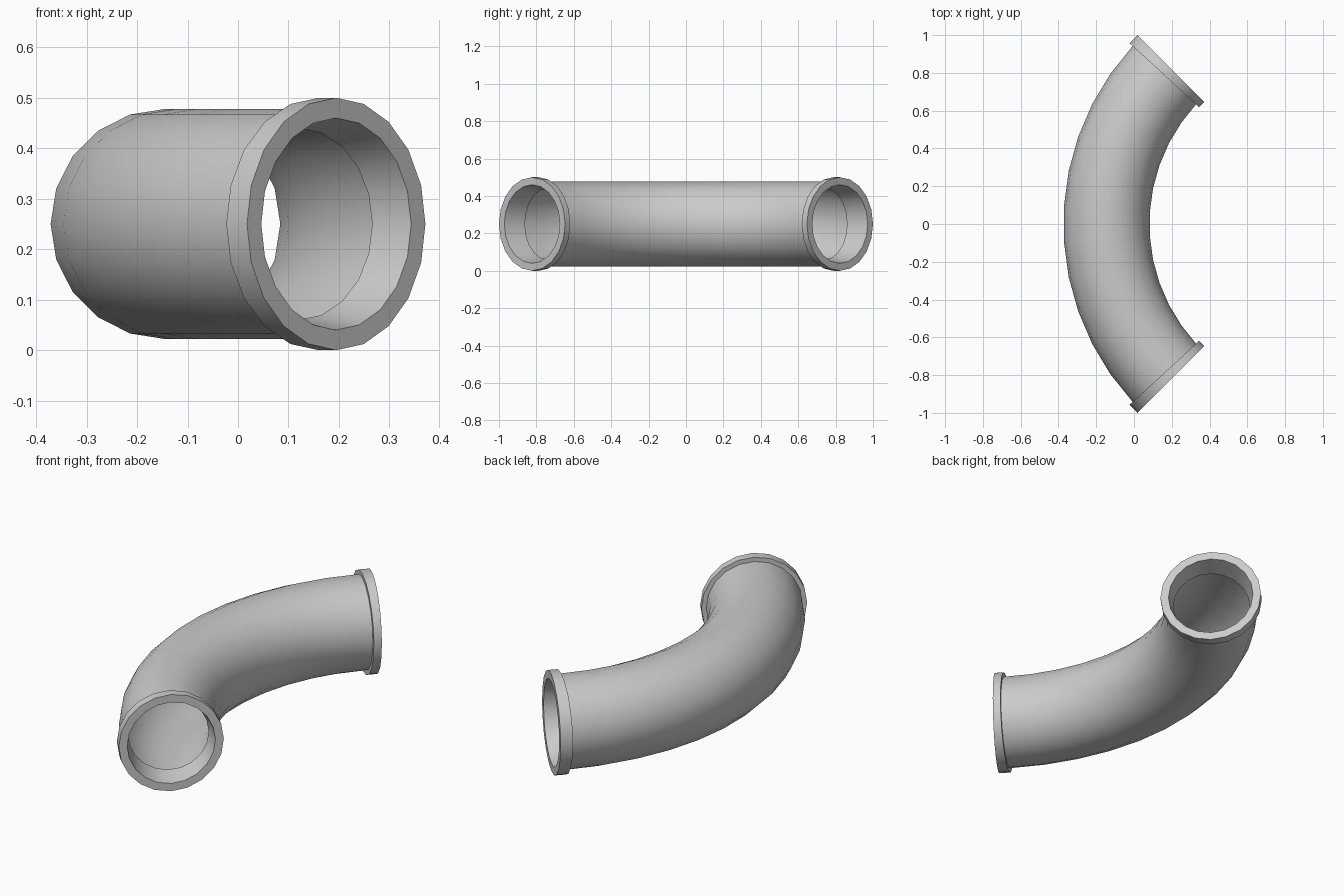
import bpy, bmesh
from math import sin, cos, pi, radians

if "Cube" in bpy.data.objects:
    bpy.data.objects.remove(bpy.data.objects["Cube"])

SIDES = 20          # sides of the round section
BEND_R = 1.164      # centre-line radius of the bend
BEND_X = 1.0176     # bend axis position on x
MID_Z = 0.25
FLANGE_BACK = 42.6  # bend angle where tube meets flange


def sweep(name, rings):
    """Skin circular rings given as (bend angle in degrees, ring radius)."""
    bm = bmesh.new()
    loops = []
    for ang, r in rings:
        a = radians(ang)
        loop = []
        for i in range(SIDES):
            t = 2 * pi * i / SIDES
            d = BEND_R + r * cos(t)
            loop.append(bm.verts.new((BEND_X - d * cos(a), d * sin(a), MID_Z + r * sin(t))))
        loops.append(loop)
    for l0, l1 in zip(loops, loops[1:]):
        for i in range(SIDES):
            j = (i + 1) % SIDES
            # wound so normals face outwards for rising bend angle
            bm.faces.new((l0[i], l0[j], l1[j], l1[i]))
    bmesh.ops.reverse_faces(bm, faces=bm.faces[:])
    # make sure the winding points away from the ring centre on the outer skin
    bm.normal_update()
    me = bpy.data.meshes.new(name)
    bm.to_mesh(me)
    bm.free()
    ob = bpy.data.objects.new(name, me)
    bpy.context.collection.objects.link(ob)
    bpy.ops.object.select_all(action='DESELECT')
    ob.select_set(True)
    bpy.context.view_layer.objects.active = ob
    bpy.ops.object.shade_smooth_by_angle(angle=radians(30))
    return ob


# Curved tube, a single skin in 11 segments
SEG = 11
sweep("pipe_bend", [(-FLANGE_BACK + 2 * FLANGE_BACK * k / SEG, 0.228) for k in range(SEG + 1)])

# Flange collar: back face, rim, front face, then tapered inner lip
collar = [(FLANGE_BACK, 0.228), (FLANGE_BACK, 0.25), (45, 0.25), (45, 0.21), (39.5, 0.19)]
sweep("back_flange", collar)
sweep("front_flange", [(-a, r) for a, r in reversed(collar)])
